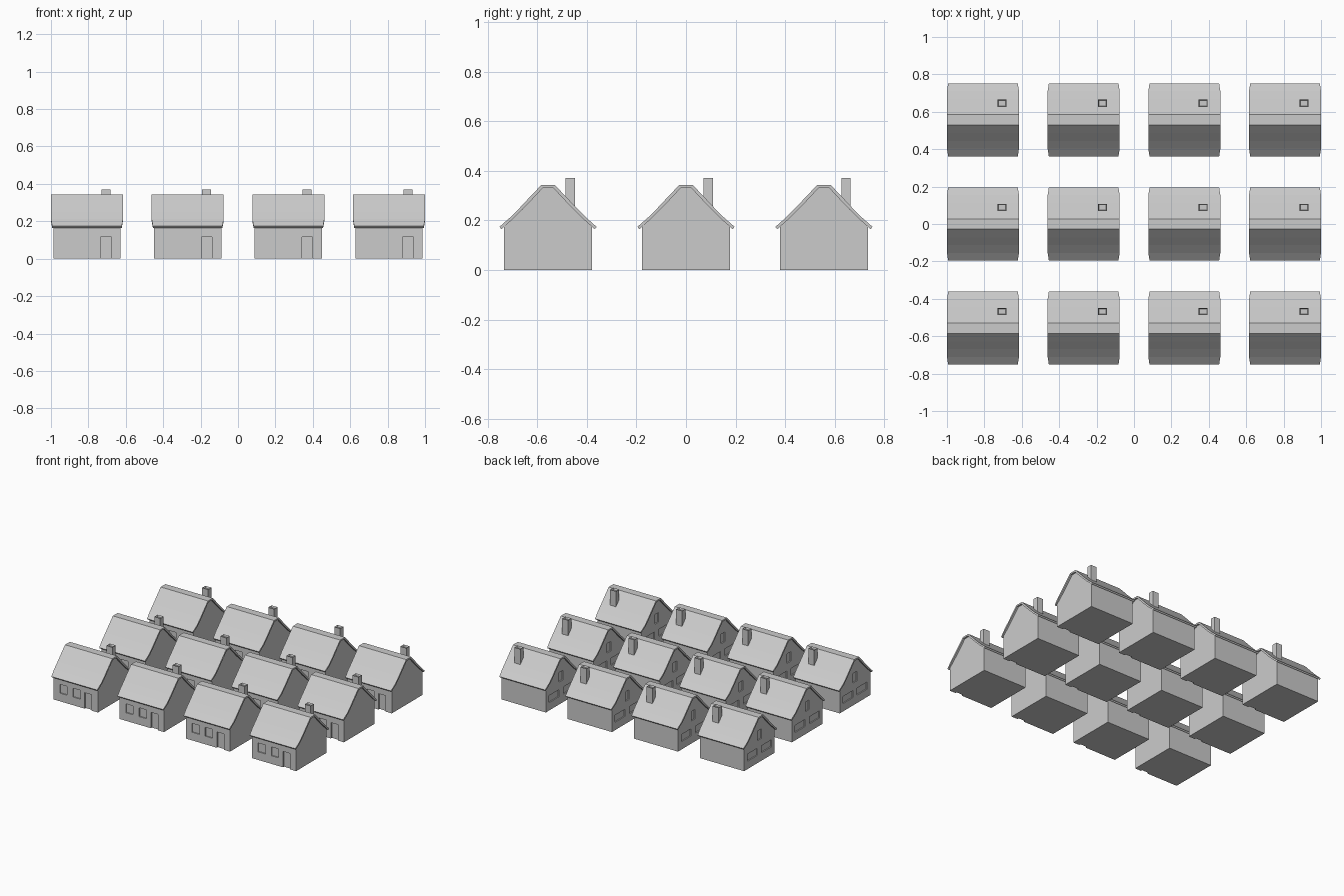
import bpy, bmesh

if "Cube" in bpy.data.objects:
    bpy.data.objects.remove(bpy.data.objects["Cube"])

NX, NY = 4, 3
PX, PY = 0.5383, 0.5565                       # spacing of the grid of houses
X0, Y0 = -PX * (NX - 1) / 2, -PY * (NY - 1) / 2


def finish(name, bm):
    bmesh.ops.recalc_face_normals(bm, faces=bm.faces[:])
    me = bpy.data.meshes.new(name)
    bm.to_mesh(me)
    bm.free()
    ob = bpy.data.objects.new(name, me)
    ob.location = (X0, Y0, 0)
    bpy.context.collection.objects.link(ob)
    return ob


def prism(name, profile):
    """Extrude a (y, z, half width) profile along x."""
    bm = bmesh.new()
    ends = [[bm.verts.new((s * w, y, z)) for y, z, w in profile] for s in (-1, 1)]
    for ring in ends:
        bm.faces.new(ring)
    n = len(profile)
    for i in range(n):
        j = (i + 1) % n
        bm.faces.new((ends[0][i], ends[0][j], ends[1][j], ends[1][i]))
    return finish(name, bm)


def box(bm, x0, x1, y0, y1, z0, z1):
    vs = bmesh.ops.create_cube(bm, size=1)["verts"]
    bmesh.ops.scale(bm, vec=(x1 - x0, y1 - y0, z1 - z0), verts=vs)
    bmesh.ops.translate(bm, vec=((x0 + x1) / 2, (y0 + y1) / 2, (z0 + z1) / 2), verts=vs)
    return vs


def repeat(ob):
    for count, offset in ((NX, (PX, 0, 0)), (NY, (0, PY, 0))):
        m = ob.modifiers.new("row", "ARRAY")
        m.count = count
        m.use_relative_offset = False
        m.use_constant_offset = True
        m.constant_offset_displace = offset


def mirrored(half):
    return half + [(-y, z, w) for y, z, w in reversed(half)]


# Roof: bent shell with flared eaves and a flat ridge
W, EAVE = 0.1925, 0.186
outer = [(-0.196, 0.174, EAVE), (-0.154, 0.211, W), (-0.113, 0.252, W),
         (-0.071, 0.297, W), (-0.028, 0.342, W)]
inner = [(-0.188, 0.165, EAVE), (-0.146, 0.202, W), (-0.104, 0.243, W),
         (-0.063, 0.286, W), (-0.022, 0.330, W)]
roof = prism("roof", mirrored(outer) + list(reversed(mirrored(inner))))

# Walls: gabled block that meets the underside of the roof
B, D = 0.18, 0.178
body = prism("house_walls", mirrored(
    [(-D, 0, B), (-D, 0.176, B)] + [(y, z + 0.002, B) for y, z, w in inner[1:]]))

# Recesses: front door and windows, left gable windows
bm = bmesh.new()
box(bm, 0.073, 0.130, -D - 0.05, -D + 0.012, -0.05, 0.117)
for x in (-0.130, -0.022):
    box(bm, x, x + 0.06, -D - 0.05, -D + 0.008, 0.06, 0.125)
for y0, y1, z0, z1 in ((-0.14, -0.025, 0.058, 0.11), (0.025, 0.14, 0.058, 0.11),
                       (-0.022, 0.022, 0.165, 0.235)):
    box(bm, -B - 0.05, -B + 0.008, y0, y1, z0, z1)
cutter = finish("opening_cutters", bm)
cutter.hide_render = True
cutter.display_type = "WIRE"
cut = body.modifiers.new("openings", "BOOLEAN")
cut.operation = "DIFFERENCE"
cut.solver = "EXACT"
cut.object = cutter

# Chimney with a shallow recessed top
bm = bmesh.new()
box(bm, 0.077, 0.125, 0.070, 0.108, 0.2, 0.371)
top = max(bm.faces, key=lambda f: f.calc_center_median().z)
bmesh.ops.inset_region(bm, faces=[top], thickness=0.007)
bmesh.ops.translate(bm, vec=(0, 0, -0.012), verts=top.verts[:])
chimney = finish("chimney", bm)

for part in (roof, body, chimney):
    repeat(part)
